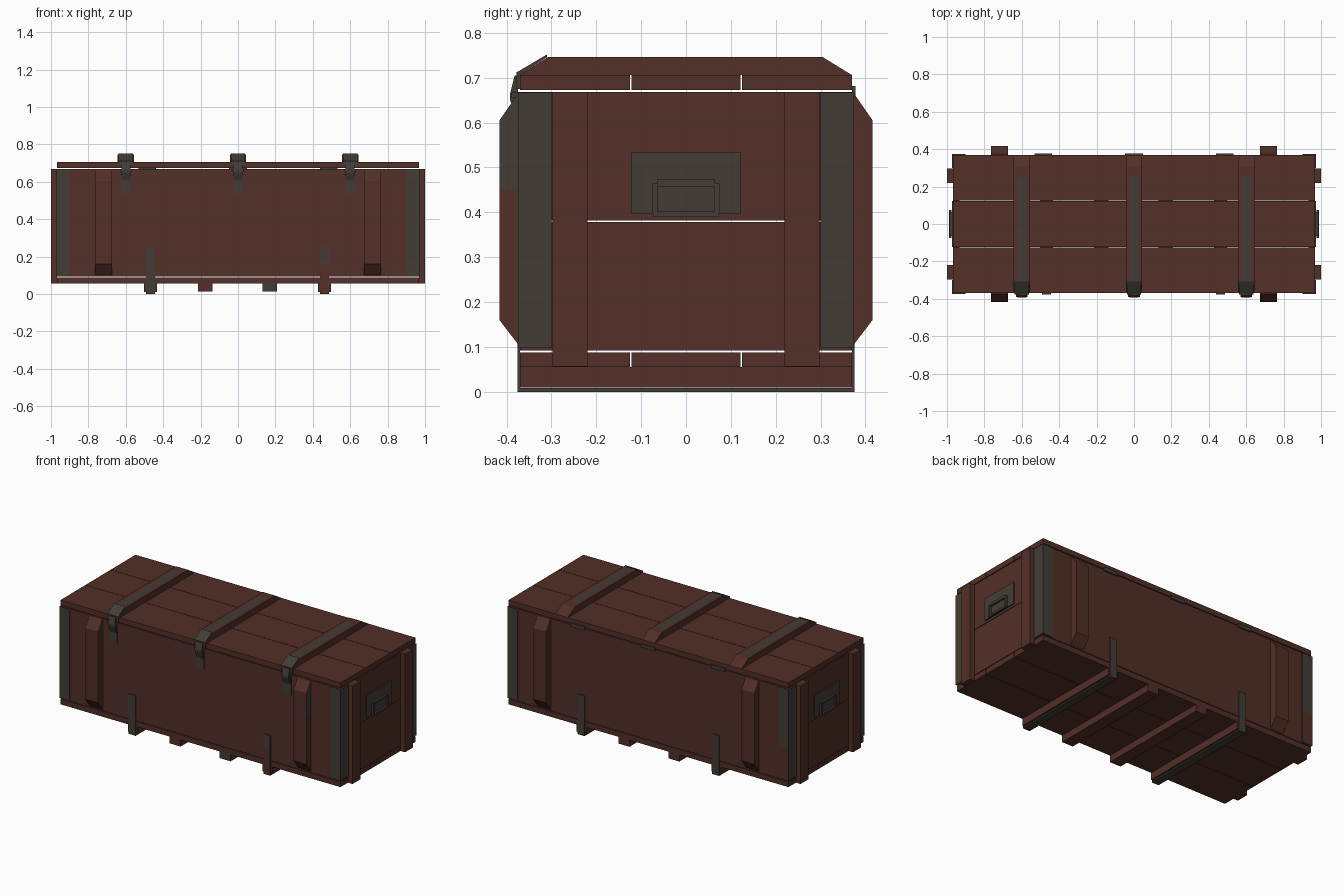
import bpy, bmesh
from mathutils import Vector

cube = bpy.data.objects.get("Cube")
if cube:
    bpy.data.objects.remove(cube)


def material(name, rgb):
    m = bpy.data.materials.new(name)
    m.use_nodes = True
    m.diffuse_color = (*rgb, 1)
    m.node_tree.nodes["Principled BSDF"].inputs["Base Color"].default_value = (*rgb, 1)
    return m


WOOD = material("red brown paint", (0.085, 0.029, 0.020))
METAL = material("worn grey metal", (0.055, 0.046, 0.036))


def finish(name, bm, mat, rule=None):
    """Store the mesh; rule(centre, normal) picks faces for the other colour."""
    bmesh.ops.recalc_face_normals(bm, faces=bm.faces)
    me = bpy.data.meshes.new(name)
    me.materials.append(mat)
    me.materials.append(METAL if mat == WOOD else WOOD)
    for f in bm.faces:
        f.material_index = int(bool(rule and rule(f.calc_center_median(), f.normal)))
    bm.to_mesh(me)
    bm.free()
    ob = bpy.data.objects.new(name, me)
    bpy.context.collection.objects.link(ob)
    return ob


def box(name, x, y, z, mat=WOOD, rule=None):
    bm = bmesh.new()
    bmesh.ops.create_cube(bm, size=1)
    for v in bm.verts:
        v.co = Vector([(r[0] + r[1]) / 2 + c * (r[1] - r[0]) for c, r in zip(v.co, (x, y, z))])
    return finish(name, bm, mat, rule)


def prism(name, profile, axis, a, b, mat=WOOD, rule=None, cuts=()):
    """Extrude a 2D profile along x (profile y,z) or z (profile x,y)."""
    place = (lambda p, t: (t, *p)) if axis == "x" else (lambda p, t: (*p, t))
    bm = bmesh.new()
    face = bm.faces.new([bm.verts.new(place(p, a)) for p in profile])
    out = bmesh.ops.extrude_face_region(bm, geom=[face])["geom"]
    step = Vector(place((0, 0), b - a))
    for v in out:
        if isinstance(v, bmesh.types.BMVert):
            v.co += step
    for co, no in cuts:
        geom = bm.verts[:] + bm.edges[:] + bm.faces[:]
        bmesh.ops.bisect_plane(bm, geom=geom, plane_co=co, plane_no=no)
    return finish(name, bm, mat, rule)


def span(a, b, s):
    """Mirror a range to the side given by s."""
    return tuple(sorted((s * a, s * b)))


X, Y = 0.967, 0.37

# Floor and lid boards
for i, (a, b) in enumerate([(-Y, -0.125), (-0.122, 0.122), (0.125, Y)]):
    box(f"floor_board_{i}", (-X, X), (a, b), (0.055, 0.088))
    box(f"lid_board_{i}", (-X, X), (a, b), (0.673, 0.706))

# Wall boards, in two rows
for s, side in ((-1, "front"), (1, "back")):
    box(f"{side}_lower_board", (-X, X), span(0.335, Y, s), (0.092, 0.38))
    box(f"{side}_upper_board", (-X, X), span(0.335, Y, s), (0.38, 0.668))
for s, side in ((-1, "right"), (1, "left")):
    box(f"{side}_lower_board", span(0.932, X, s), (-0.335, 0.335), (0.092, 0.379))
    box(f"{side}_upper_board", span(0.932, X, s), (-0.335, 0.335), (0.382, 0.668))

for sx, side in ((-1, "right"), (1, "left")):
    for sy, end in ((-1, "front"), (1, "back")):
        # End battens
        box(f"{side}_{end}_batten", span(X, 1.0, sx), span(0.22, 0.298, sy), (0.056, 0.668))
        # Angle irons on the upright corners
        angle = [(0.90, 0.37), (X, 0.37), (X, 0.30), (0.972, 0.30), (0.972, 0.375), (0.90, 0.375)]
        chipped = sx < 0 and sy > 0
        prism(f"{side}_{end}_corner_iron", [(x * sx, y * sy) for x, y in angle], "z",
              0.097, 0.667, METAL,
              (lambda c, n: c.z < 0.3 and n.y > 0.5) if chipped else None,
              [((0, 0, 0.3), (0, 0, 1))] if chipped else [])
        # Upright ribs with sloped ends
        rib = [(Y, 0.10), (0.416, 0.16), (0.416, 0.605), (0.373, 0.667), (Y, 0.667)]
        worn = sx > 0 and sy < 0
        prism(f"{side}_{end}_rib", [(y * sy, z) for y, z in rib], "x",
              sx * 0.675, sx * 0.765, WOOD,
              (lambda c, n: c.z > 0.45 and n.x > 0.5) if worn else None,
              [((0, 0, 0.45), (0, 0, 1))] if worn else [])

    # Carrying handle and its plate
    box(f"{side}_handle_plate", span(X, 0.974, sx), (-0.123, 0.123), (0.396, 0.535), METAL)
    box(f"{side}_handle_hinge", span(0.974, 0.986, sx), (-0.065, 0.065), (0.458, 0.473), METAL)
    box(f"{side}_handle_grip", span(0.978, 0.99, sx), (-0.072, 0.072), (0.39, 0.402), METAL)
    for s in (-1, 1):
        box(f"{side}_handle_arm_{s}", span(0.976, 0.988, sx), span(0.064, 0.075, s),
            (0.396, 0.464), METAL)

# Lid ribs with a worn centre strip, and front latches
for i, x in enumerate((-0.6, 0, 0.6)):
    rib = [(-Y, 0.706), (Y, 0.706), (0.305, 0.746), (-0.308, 0.746)]
    prism(f"lid_rib_{i}", rib, "x", x - 0.043, x + 0.043, WOOD,
          lambda c, n, x=x: n.z > 0.2 and (c.y < -0.308 or (c.y < 0.25 and abs(c.x - x) < 0.025)),
          [((x - 0.025, 0, 0), (1, 0, 0)), ((x + 0.025, 0, 0), (1, 0, 0)),
           ((0, 0.25, 0), (0, 1, 0))])
    strap = [(-0.31, 0.746), (-0.31, 0.752), (-0.378, 0.712), (-0.378, 0.675), (-Y, 0.675), (-Y, 0.706)]
    prism(f"latch_strap_{i}", strap, "x", x - 0.038, x + 0.038, METAL)
    box(f"latch_plate_{i}", (x - 0.028, x + 0.028), (-0.376, -Y), (0.54, 0.668), METAL)
    lever = [(-0.374, 0.60), (-0.392, 0.65), (-0.392, 0.665), (-0.382, 0.705), (-0.374, 0.705)]
    prism(f"latch_lever_{i}", lever, "x", x - 0.024, x + 0.024, METAL)
    box(f"latch_bar_{i}", (x - 0.031, x + 0.031), (-0.39, -0.376), (0.655, 0.667), METAL)

# Back hinges
for i, x in enumerate((-0.485, 0, 0.485)):
    box(f"hinge_{i}", (x - 0.047, x + 0.047), (Y, 0.378), (0.66, 0.682), METAL)

# Bottom runners; the outer two carry metal wrap bands
for i, x in enumerate((-0.175, 0.17)):
    box(f"inner_runner_{i}", (x - 0.038, x + 0.038), (-Y, Y), (0.013, 0.055), WOOD,
        (lambda c, n: n.y < -0.5) if x > 0 else None)
for i, x in enumerate((-0.468, 0.462)):
    box(f"outer_runner_{i}", (x - 0.034, x + 0.034), (-Y, Y), (0.01, 0.055))
    o, t = 0.376, Y
    band = [(-o, 0.25), (-o, 0), (o, 0), (o, 0.25), (t, 0.25), (t, 0.008), (-t, 0.008), (-t, 0.25)]
    prism(f"runner_band_{i}", band, "x", x - 0.024, x + 0.024, METAL,
          (lambda c, n: n.y < -0.5 and c.z < 0.16) if x > 0 else None,
          [((0, 0, 0.16), (0, 0, 1))] if x > 0 else [])
